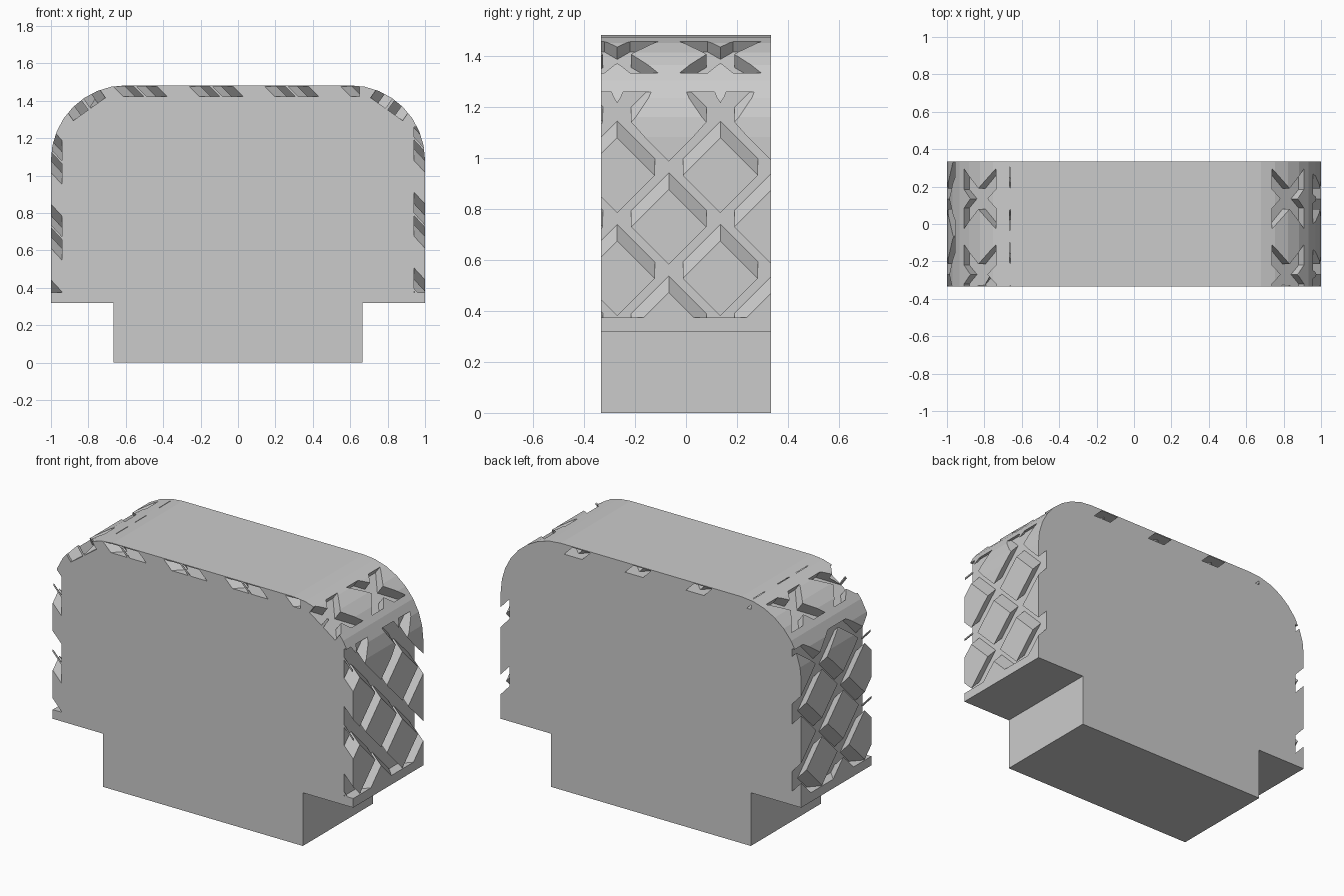
import bpy, bmesh, math
from mathutils import Vector

if "Cube" in bpy.data.objects:
    bpy.data.objects.remove(bpy.data.objects["Cube"])

HALF_Y = 0.333
PITCH, BAR = 0.405, 0.055      # lattice spacing and half width of a groove
DEPTH, NODE_Y = 0.06, -0.27


def make_object(name, bm):
    bmesh.ops.recalc_face_normals(bm, faces=bm.faces)
    mesh = bpy.data.meshes.new(name)
    bm.to_mesh(mesh)
    bm.free()
    ob = bpy.data.objects.new(name, mesh)
    bpy.context.collection.objects.link(ob)
    return ob


# Padded block: stem, shoulders and rounded upper corners, extruded along y
right = [(0.665, 0), (0.665, 0.32), (1, 0.32)]
for i in range(9):
    a = math.radians(90 * i / 8)
    right.append((0.6 + 0.4 * math.cos(a), 1.083 + 0.4 * math.sin(a)))
outline = right + [(-x, z) for x, z in reversed(right)]
bm = bmesh.new()
face = bm.faces.new([bm.verts.new((x, -HALF_Y, z)) for x, z in outline])
ext = bmesh.ops.extrude_face_region(bm, geom=[face])
bmesh.ops.translate(bm, vec=(0, 2 * HALF_Y, 0),
                    verts=[g for g in ext["geom"] if isinstance(g, bmesh.types.BMVert)])
block = make_object("grooved_block", bm)


def cut_grooves(origin, along, normal, v0, vmin, vmax, shear=0.0, roof=0.03):
    """Cut a diamond lattice of slanted grooves into one panel of the block."""
    origin, along, normal = Vector(origin), Vector(along), Vector(normal)
    for s in (-1, 1):
        bm = bmesh.new()
        for k in range(-8, 9):
            rings = []
            for y in (-0.4, 0.4):
                ring = []
                for h, w in ((-DEPTH, -BAR), (-DEPTH, BAR), (roof, BAR), (roof, -BAR)):
                    v = v0 + s * (y - NODE_Y) + k * PITCH + w - shear * h / DEPTH
                    p = origin + along * v + normal * h
                    p.y = y
                    ring.append(bm.verts.new(p))
                rings.append(ring)
            a, b = rings
            bm.faces.new(a)
            bm.faces.new(b)
            for i in range(4):
                j = (i + 1) % 4
                bm.faces.new((a[i], a[j], b[j], b[i]))
        # trim the bars to the panel
        for limit, direction in ((vmin, -along), (vmax, along)):
            bmesh.ops.bisect_plane(bm, geom=bm.verts[:] + bm.edges[:] + bm.faces[:],
                                   plane_co=origin + along * limit,
                                   plane_no=direction, clear_outer=True)
            bmesh.ops.holes_fill(bm, edges=bm.edges[:], sides=0)
        cutter = make_object("groove_cutter", bm)
        cutter.hide_render = True
        mod = block.modifiers.new("grooves", "BOOLEAN")
        mod.operation = "DIFFERENCE"
        mod.solver = "EXACT"
        mod.object = cutter
        bpy.context.view_layer.objects.active = block
        bpy.ops.object.modifier_apply(modifier=mod.name)
        bpy.data.objects.remove(cutter)


# Side walls and rounded corners
ang = math.radians(54.5)
c, s = math.cos(ang), math.sin(ang)
for m in (-1, 1):
    cut_grooves((m, 0, 0), (0, 0, 1), (m, 0, 0), 0.73, 0.375, 1.26, m * 0.065)
    cut_grooves((m * (0.6 + 0.395 * c), 0, 1.083 + 0.395 * s), (-m * s, 0, c),
                (m * c, 0, s), 0, -0.105, 0.105)

# Channels under the top skin
cut_grooves((0, 0, 1.483), (1, 0, 0), (0, 0, 1), -0.555, -0.665, 0.65, 0.06, -0.006)
